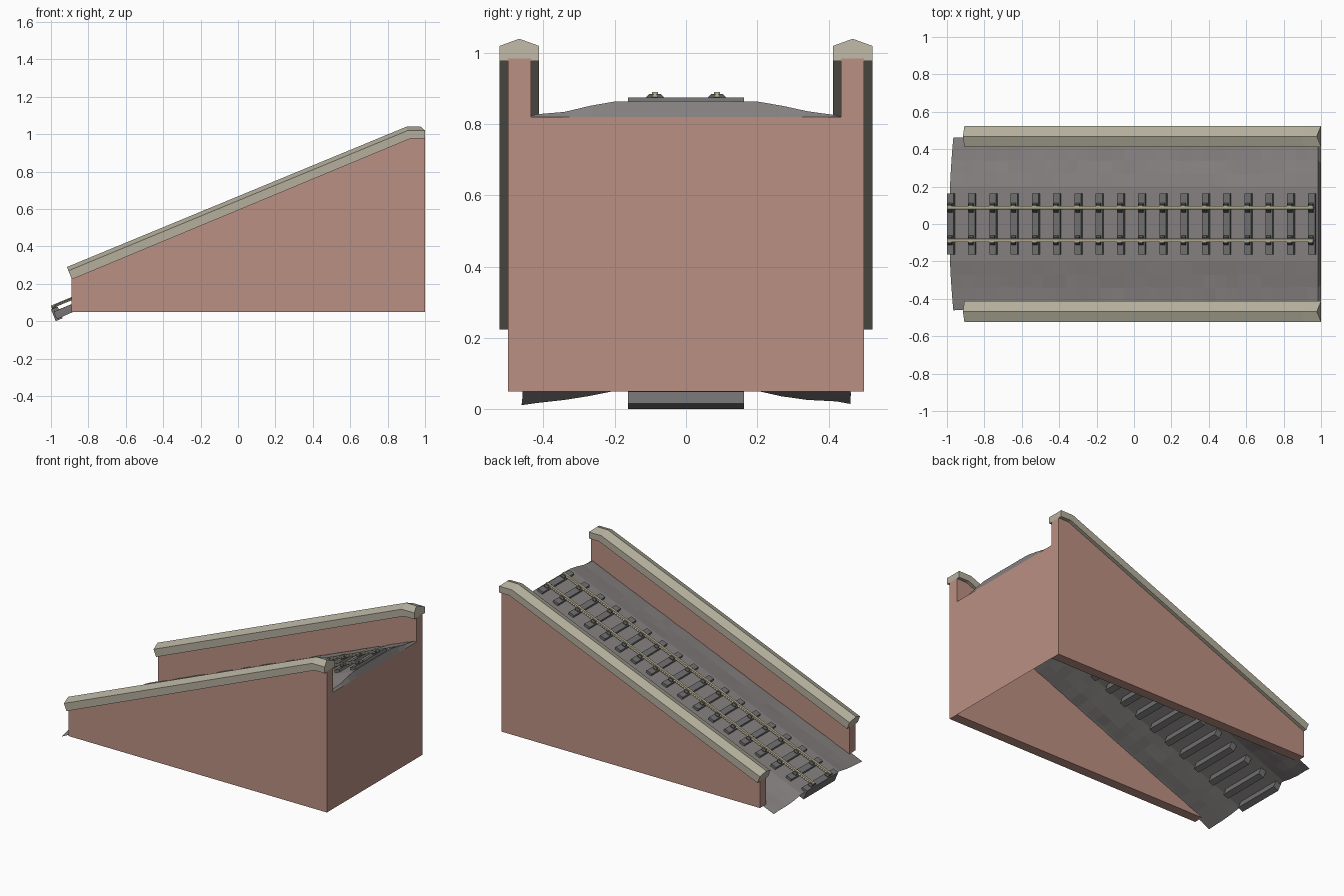
import bpy, math, random

if "Cube" in bpy.data.objects:
    bpy.data.objects.remove(bpy.data.objects["Cube"])

random.seed(4)
SLOPE = 0.4125
ANG = math.atan(SLOPE)
T = (math.cos(ANG), math.sin(ANG))      # along the incline
N = (-math.sin(ANG), math.cos(ANG))     # out of the incline


def material(name, rgb):
    m = bpy.data.materials.new(name)
    m.diffuse_color = (*rgb, 1)
    m.use_nodes = True
    m.node_tree.nodes["Principled BSDF"].inputs["Base Color"].default_value = m.diffuse_color
    return m


BRICK = material("brick", (0.50, 0.28, 0.225))
STONE = material("coping_stone", (0.46, 0.43, 0.34))
GRAVEL = material("gravel", (0.235, 0.217, 0.215))
TIMBER = material("sleeper_timber", (0.165, 0.16, 0.162))
STEEL = material("rail_steel", (0.42, 0.39, 0.27))
IRON = material("chair_iron", (0.10, 0.095, 0.085))


def make(name, verts, faces, mat):
    me = bpy.data.meshes.new(name)
    me.from_pydata(verts, [], faces)
    me.materials.append(mat)
    ob = bpy.data.objects.new(name, me)
    bpy.context.collection.objects.link(ob)
    return ob


def loft(rings):
    """Join equal closed rings of points and cap both ends."""
    k = len(rings[0])
    verts = [p for r in rings for p in r]
    faces = [(i * k + j, i * k + (j + 1) % k, (i + 1) * k + (j + 1) % k, (i + 1) * k + j)
             for i in range(len(rings) - 1) for j in range(k)]
    faces += [tuple(range(k))[::-1], tuple(range(len(verts) - k, len(verts)))]
    return verts, faces


def fix_normals(ob):
    import bmesh
    bm = bmesh.new()
    bm.from_mesh(ob.data)
    bmesh.ops.recalc_face_normals(bm, faces=bm.faces)
    bm.to_mesh(ob.data)
    bm.free()


def bed(x):
    """Height of the gravel centre line."""
    return 0.045 + SLOPE * (x + 1)


def on_slope(x, s, y, n):
    """Point at distance s along and n out of the bed, starting at x."""
    return (x + s * T[0] + n * N[0], y, bed(x) + s * T[1] + n * N[1])


def slope_bar(name, x, length, section, mat):
    """Section of (y, n) points swept along the incline."""
    ob = make(name, *loft([[on_slope(x, s, y, n) for y, n in section]
                           for s in (0, length)]), mat)
    fix_normals(ob)
    return ob


# Side walls and their ridged coping stones
profile = [(-0.89, 0.05), (1, 0.05), (1, 0.985), (0.93, 0.985), (-0.89, 0.232)]
for side, tag in ((-1, "front"), (1, "back")):
    wall = make(tag + "_wall", *loft([[(x, side * y, z) for x, z in profile]
                                      for y in (0.435, 0.5)]), BRICK)
    fix_normals(wall)

    def ring(low, mid, top):
        return [(low[0], side * 0.413, low[1]), (low[0], side * 0.523, low[1]),
                (mid[0], side * 0.523, mid[1]), (top[0], side * 0.468, top[1]),
                (mid[0], side * 0.413, mid[1])]
    coping = make(tag + "_coping", *loft([
        ring((-0.888, 0.224), (-0.907, 0.27), (-0.915, 0.29)),
        ring((0.925, 0.978), (0.908, 1.02), (0.90, 1.04)),
        ring((1.0, 0.978), (1.0, 1.02), (0.977, 1.04))]), STONE)
    fix_normals(coping)

# End wall, a single sheet under the gravel lip
make("end_wall", [(1, -0.5, 0.05), (1, 0.5, 0.05), (1, 0.5, 0.82), (1, -0.5, 0.82)],
     [(0, 1, 2, 3)], BRICK)

# Gravel sheet: flat crown, falling shoulders, lip at the high end
cross = [(-0.46, -0.046), (-0.42, -0.038), (-0.34, -0.028), (-0.27, -0.014), (-0.2, 0),
         (-0.1, 0.001), (0, 0.001), (0.1, 0.001), (0.2, 0), (0.27, -0.014),
         (0.34, -0.028), (0.42, -0.038), (0.46, -0.046)]
verts, rows, k = [], 32, len(cross)
for i in range(rows + 1):
    for y, d in cross:
        start = -0.988 + 0.022 * (abs(y) / 0.46) ** 2
        x = start + (0.985 - start) * i / rows
        wob = random.uniform(-0.003, 0.003) if abs(y) > 0.2 else 0
        verts.append((x, y + wob, bed(x) + d + wob))
verts += [(1, y * 0.95, 0.818) for y, d in cross]
faces = [(i * k + j, (i + 1) * k + j, (i + 1) * k + j + 1, i * k + j + 1)
         for i in range(rows + 1) for j in range(k - 1)]
make("gravel_bed", verts, faces, GRAVEL)

# Sleepers with iron chairs
TOP = 0.017
shift = TOP * math.sin(ANG)
for i in range(18):
    x = -1 + shift + i * 0.1136
    slope_bar("sleeper", x, 0.039,
              [(-0.163, TOP - 0.0675), (0.163, TOP - 0.0675), (0.163, TOP), (-0.163, TOP)], TIMBER)
    for side in (-1, 1):
        c = side * 0.087
        xc = x + 0.007 * T[0]
        slope_bar("rail_chair", xc, 0.025,
                  [(c - 0.025, TOP - 0.002), (c + 0.025, TOP - 0.002), (c + 0.025, 0.021),
                   (c + 0.016, 0.031), (c - 0.016, 0.031), (c - 0.025, 0.021)], IRON)

# Rails with a waisted section
half = [(0.006, 0.02), (0.008, 0.022), (0.004, 0.026), (0.004, 0.029), (0.009, 0.031), (0.008, 0.036)]
for side, tag in ((-1, "front"), (1, "back")):
    c = side * 0.087
    section = [(c + y, n) for y, n in half] + [(c - y, n) for y, n in half[::-1]]
    slope_bar(tag + "_rail", -1 + 0.036 * math.sin(ANG), 1.957 / T[0], section, STEEL)
